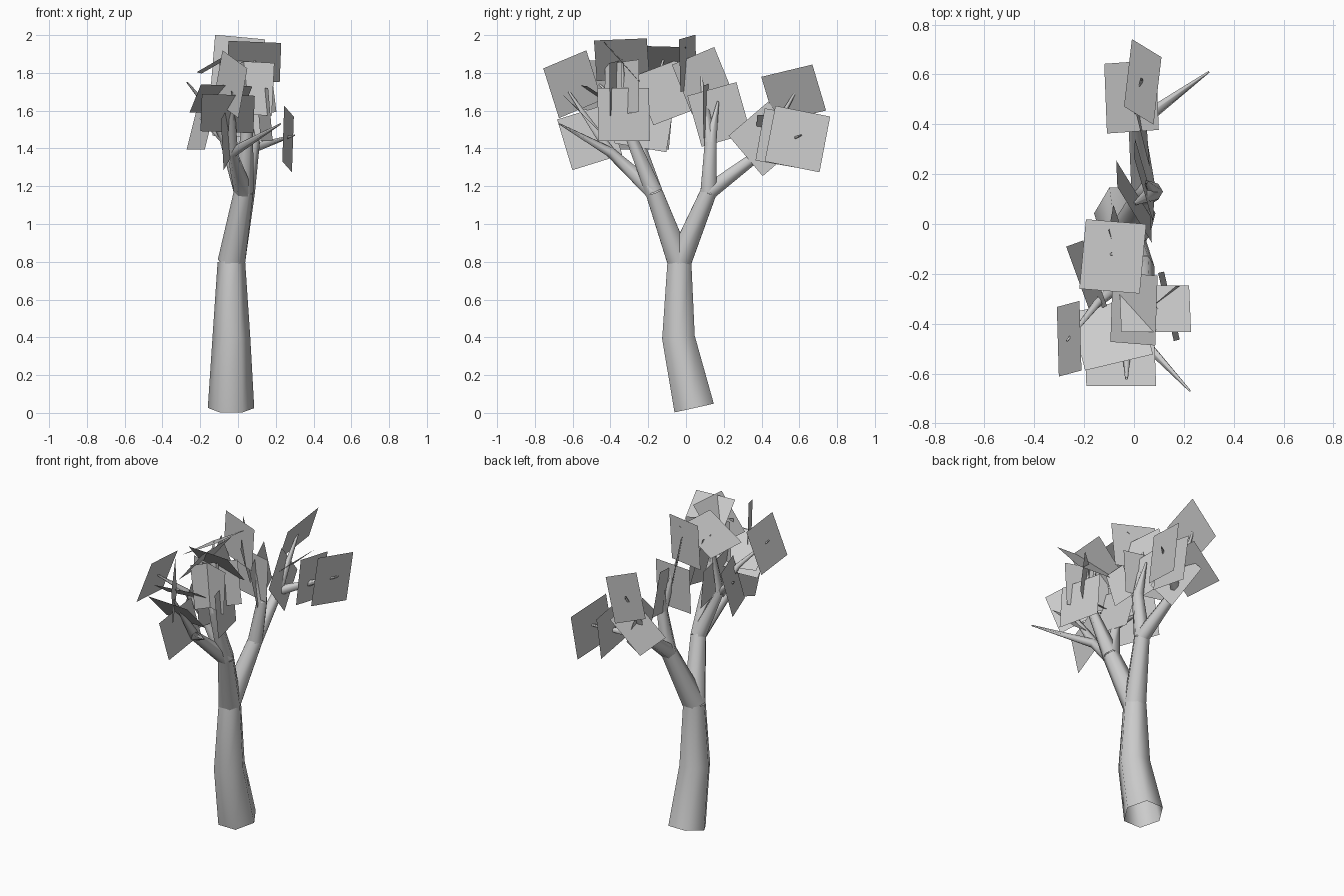
import bpy, bmesh
from math import sin, cos, pi, radians
from mathutils import Vector

if "Cube" in bpy.data.objects:
    bpy.data.objects.remove(bpy.data.objects["Cube"])


def limb(name, pts, sides=6):
    """Tapered tube through (x, y, z, radius) points."""
    bm = bmesh.new()
    co = [Vector(p[:3]) for p in pts]
    rings = []
    for i, p in enumerate(pts):
        t = (co[min(i + 1, len(co) - 1)] - co[max(i - 1, 0)]).normalized()
        u = Vector((1, 0, 0))
        u = (u - t * u.dot(t)).normalized()
        v = t.cross(u)
        rings.append([bm.verts.new(co[i] + p[3] * (u * cos(2 * pi * k / sides) + v * sin(2 * pi * k / sides)))
                      for k in range(sides)])
    for a, b in zip(rings, rings[1:]):
        for k in range(sides):
            j = (k + 1) % sides
            f = bm.faces.new((a[k], a[j], b[j], b[k]))
            f.smooth = True
    me = bpy.data.meshes.new(name)
    bm.to_mesh(me)
    bm.free()
    bpy.context.collection.objects.link(bpy.data.objects.new(name, me))


def leaf(name, x, y, z, azimuth, elevation, roll, half=0.135):
    """Square leaf card facing the given direction."""
    a, e, r = radians(azimuth), radians(elevation), radians(roll)
    t = Vector((-sin(a), cos(a), 0))
    b = Vector((-sin(e) * cos(a), -sin(e) * sin(a), cos(e)))
    u, v = t * cos(r) + b * sin(r), b * cos(r) - t * sin(r)
    c = Vector((x, y, z))
    me = bpy.data.meshes.new(name)
    me.from_pydata([c + half * (u * i + v * j) for i, j in ((-1, -1), (1, -1), (1, 1), (-1, 1))],
                   [], [(0, 1, 2, 3)])
    bpy.context.collection.objects.link(bpy.data.objects.new(name, me))


# Trunk and the two main forks
fork = (-0.035, -0.035, 0.8, 0.073)
front_fork = (0.03, -0.17, 1.17, 0.052)
back_fork = (0.04, 0.12, 1.17, 0.05)
limb("trunk", [(-0.037, 0.043, 0.026, 0.123), (-0.035, -0.04, 0.4, 0.1), fork])
limb("front_bough", [fork, front_fork])
limb("back_bough", [fork, back_fork])

# Branches on each fork, thinning towards the tips
front_low = (-0.03, -0.40, 1.38, 0.03)
front_high = (0.05, -0.32, 1.53, 0.03)
inner = (-0.07, -0.25, 1.45, 0.028)
back_up = (0.08, 0.13, 1.43, 0.036)
back_out = (0.01, 0.40, 1.38, 0.032)
branches = {
    "front_low": (front_fork, front_low, (0.225, -0.67, 1.53, 0.004)),
    "front_high": (front_fork, front_high, (0.09, -0.34, 1.87, 0.006)),
    "inner": (front_fork, inner, (-0.09, -0.12, 1.87, 0.006)),
    "back_up": (back_fork, back_up, (0.0, 0.08, 1.78, 0.006)),
    "back_out": (back_fork, back_out, (0.03, 0.58, 1.7, 0.006)),
}
for name, path in branches.items():
    limb(name + "_branch", path)

# Twigs
for i, path in enumerate((
        (front_low, (-0.03, -0.62, 1.7, 0.006)),
        (front_high, (0.0, -0.36, 1.85, 0.006)),
        (inner, (-0.15, -0.32, 1.61, 0.018), (-0.27, -0.47, 1.75, 0.004)),
        (inner, (-0.20, -0.21, 1.56, 0.005)),
        (back_up, (0.05, 0.17, 1.65, 0.006)),
        (back_out, (0.30, 0.61, 1.47, 0.004)))):
    limb(f"twig_{i}", path)

# Leaf cards: centre, facing azimuth, elevation, roll
leaves = [
    (-0.04, -0.60, 1.74, 30, 0, 20),
    (-0.06, -0.51, 1.46, -10, 0, 17),
    (0.0, -0.34, 1.87, 180, 40, -3),
    (0.085, -0.34, 1.86, 88, 42, 3),
    (0.14, -0.33, 1.58, 13, 5, 0),
    (0.05, -0.37, 1.72, 76, 0, 3),
    (-0.055, -0.55, 1.585, 88, 45, 3),
    (-0.09, -0.44, 1.66, 100, 58, 4),
    (-0.085, -0.13, 1.87, 172, 60, 3),
    (0.0, 0.01, 1.85, 72, 0, 5),
    (0.0, 0.09, 1.76, 28, 10, 20),
    (0.04, 0.175, 1.58, 15, 5, 15),
    (0.035, 0.57, 1.69, 180, 26, -15),
    (0.265, 0.59, 1.45, -10, 0, -11),
    (0.16, 0.53, 1.45, 0, 0, -10),
    (0.03, 0.42, 1.45, 10, 5, 40),
    (-0.01, 0.51, 1.48, 180, 48, 3),
    (0.01, 0.115, 1.6, 80, 0, 3),
    (-0.05, -0.10, 1.70, 15, 10, 20),
    (-0.05, -0.22, 1.54, 5, 10, -10),
    (-0.26, -0.46, 1.73, 180, 19, 5),
    (-0.19, -0.21, 1.53, 200, 15, 0),
    (0.08, -0.34, 1.72, -50, 5, 5),
]
for i, spec in enumerate(leaves):
    leaf(f"leaf_{i:02d}", *spec, half=0.15 if spec[0] > 0.2 else 0.14)
